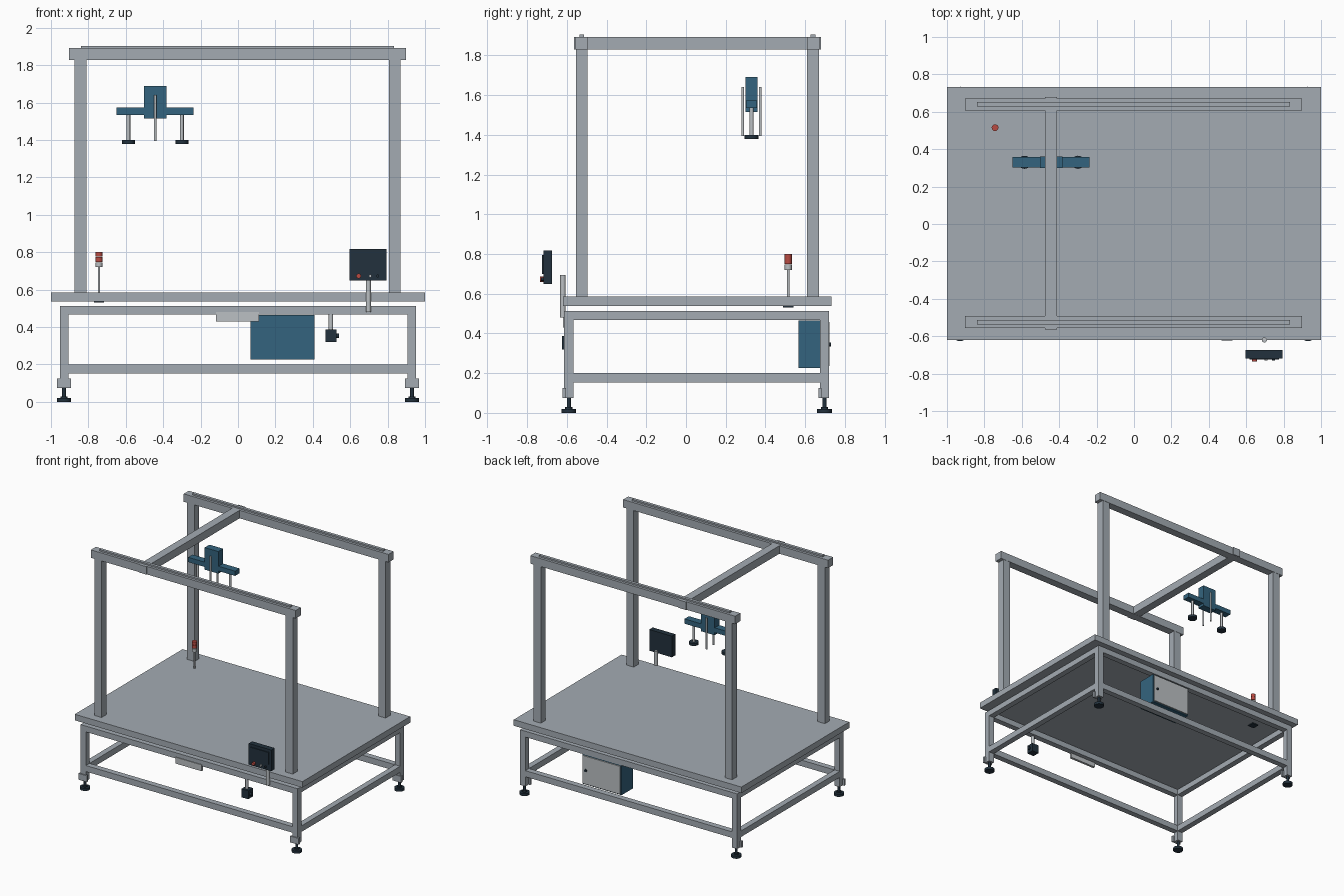
import bpy, bmesh, math
from mathutils import Matrix, Vector

if "Cube" in bpy.data.objects:
    bpy.data.objects.remove(bpy.data.objects["Cube"])


def material(name, rgb):
    m = bpy.data.materials.new(name)
    m.diffuse_color = (*rgb, 1)
    m.use_nodes = True
    m.node_tree.nodes["Principled BSDF"].inputs["Base Color"].default_value = m.diffuse_color
    return m


GREY = material("frame grey", (0.37, 0.41, 0.45))
LIGHT = material("light metal", (0.50, 0.53, 0.55))
BLUE = material("steel blue", (0.034, 0.127, 0.21))
DARK = material("dark navy", (0.016, 0.031, 0.047))
RED = material("signal red", (0.48, 0.07, 0.055))


def finish(name, bm, mat):
    me = bpy.data.meshes.new(name)
    bm.to_mesh(me)
    bm.free()
    me.materials.append(mat)
    ob = bpy.data.objects.new(name, me)
    bpy.context.collection.objects.link(ob)
    return ob


def boxes(name, spans, mat):
    """One object from boxes given as (x0, x1, y0, y1, z0, z1)."""
    bm = bmesh.new()
    for x0, x1, y0, y1, z0, z1 in spans:
        mid = Vector((x0 + x1, y0 + y1, z0 + z1)) / 2
        size = Matrix.Diagonal((x1 - x0, y1 - y0, z1 - z0, 1))
        bmesh.ops.create_cube(bm, size=1, matrix=Matrix.Translation(mid) @ size)
    return finish(name, bm, mat)


def rods(name, items, mat, axis='Z', sides=20):
    """One object from cylinders given as (x, y, z, radius, length), starting at x, y, z."""
    turn = {'Z': Matrix(), 'Y': Matrix.Rotation(-math.pi / 2, 4, 'X'),
            'X': Matrix.Rotation(math.pi / 2, 4, 'Y')}[axis]
    bm = bmesh.new()
    for x, y, z, r, length in items:
        mat4 = Matrix.Translation((x, y, z)) @ turn @ Matrix.Translation((0, 0, length / 2))
        bmesh.ops.create_cone(bm, cap_ends=True, segments=sides, radius1=r, radius2=r,
                              depth=length, matrix=mat4)
    for f in bm.faces:
        f.smooth = len(f.verts) == 4
    for e in bm.edges:
        e.smooth = all(f.smooth for f in e.link_faces)
    return finish(name, bm, mat)


# Table top and its support frame
boxes("table_top", [(-1, 1, -0.62, 0.733, 0.537, 0.585)], GREY)
LEG_X, LEG_Y, H = (-0.93, 0.93), (-0.59, 0.697), 0.023
legs = [(x, y) for x in LEG_X for y in LEG_Y]
boxes("frame_legs", [(x - H, x + H, y - H, y + H, 0.075, 0.513) for x, y in legs], GREY)
for name, z0, z1 in (("lower_rails", 0.152, 0.2), ("upper_rails", 0.467, 0.513)):
    spans = [(LEG_X[0] + H, LEG_X[1] - H, y - H, y + H, z0, z1) for y in LEG_Y]
    spans += [(x - H, x + H, LEG_Y[0] + H, LEG_Y[1] - H, z0, z1) for x in LEG_X]
    boxes(name, spans, GREY)

# Levelling feet with their mounting plates
boxes("foot_brackets", [(x - 0.037, x + 0.037, y - H - 0.008, y - H + 0.008, 0.075, 0.125)
                        for x, y in legs], GREY)
rods("foot_pads", [(x, y, 0, 0.037, 0.02) for x, y in legs], DARK, sides=24)
rods("foot_hubs", [(x, y, 0.02, 0.018, 0.01) for x, y in legs], DARK)
rods("foot_stems", [(x, y, 0.03, 0.01, 0.048) for x, y in legs], DARK)

# Overhead gantry: posts, long beams, guide rails and bridge
BEAM_Y = (-0.525, 0.64)
boxes("gantry_posts", [(x - 0.032, x + 0.032, y - 0.03, y + 0.03, 0.585, 1.83)
                       for x in (-0.842, 0.838) for y in BEAM_Y], GREY)
boxes("gantry_beams", [(-0.903, 0.897, y - 0.032, y + 0.032, 1.829, 1.892) for y in BEAM_Y], GREY)
boxes("guide_rails", [(-0.84, 0.835, y - 0.012, y + 0.012, 1.89, 1.904) for y in BEAM_Y], GREY)
boxes("bridge_beam", [(-0.476, -0.411, -0.564, 0.68, 1.83, 1.893)], GREY)

# Suction gripper
GX, GY = -0.443, 0.33
boxes("gripper_body", [(GX - 0.06, GX + 0.06, GY - 0.03, GY + 0.03, 1.515, 1.69)], BLUE)
boxes("gripper_bar", [(GX - 0.206, GX + 0.206, GY - 0.028, GY + 0.028, 1.535, 1.573)], BLUE)
rods("gripper_guide_rods", [(GX, GY + d, 1.395, 0.007, 0.247) for d in (-0.044, 0.044)], LIGHT)
cups = (GX - 0.143, GX + 0.143)
rods("cup_stems", [(x, GY, 1.40, 0.01, 0.137) for x in cups], LIGHT)
rods("suction_cups", [(x, GY, 1.38, 0.035, 0.02) for x in cups], DARK, sides=24)

# Signal beacon
BX, BY = -0.743, 0.515
boxes("beacon_mount", [(BX - 0.027, BX + 0.027, BY - 0.027, BY + 0.027, 0.53, 0.54)], DARK)
rods("beacon_pole", [(BX, BY, 0.54, 0.006, 0.18)], LIGHT)
rods("beacon_base_lamp", [(BX, BY, 0.72, 0.018, 0.026)], LIGHT)
rods("beacon_red_lamps", [(BX, BY, 0.749, 0.018, 0.025), (BX, BY, 0.776, 0.018, 0.025)], RED)

# Control screen on its pole
boxes("control_housing", [(0.597, 0.795, -0.718, -0.675, 0.65, 0.818)], DARK)
boxes("control_display", [(0.617, 0.775, -0.724, -0.717, 0.70, 0.795)], DARK)
rods("stop_button", [(0.645, -0.734, 0.673, 0.013, 0.018)], RED, 'Y')
rods("start_button", [(0.707, -0.73, 0.673, 0.008, 0.014)], LIGHT, 'Y')
rods("mode_button", [(0.747, -0.73, 0.673, 0.008, 0.014)], DARK, 'Y')
rods("control_pole", [(0.697, -0.62, 0.48, 0.0135, 0.215)], LIGHT)

# Air valve unit hanging under the front rail
boxes("valve_body", [(0.467, 0.527, -0.624, -0.566, 0.32, 0.387)], DARK)
rods("valve_stem", [(0.497, -0.598, 0.385, 0.012, 0.085)], LIGHT)
rods("valve_knob", [(0.525, -0.598, 0.353, 0.012, 0.016)], DARK, 'X')

# Cover plate on the front rail
boxes("front_plate", [(-0.117, 0.113, -0.619, -0.6, 0.43, 0.48)], LIGHT)

# Electrical cabinet with a rear door and latch
boxes("cabinet", [(0.067, 0.41, 0.567, 0.712, 0.227, 0.465)], BLUE)
boxes("cabinet_door", [(0.075, 0.402, 0.711, 0.722, 0.235, 0.457)], LIGHT)
rods("door_latch", [(0.375, 0.72, 0.345, 0.01, 0.01)], DARK, 'Y')
